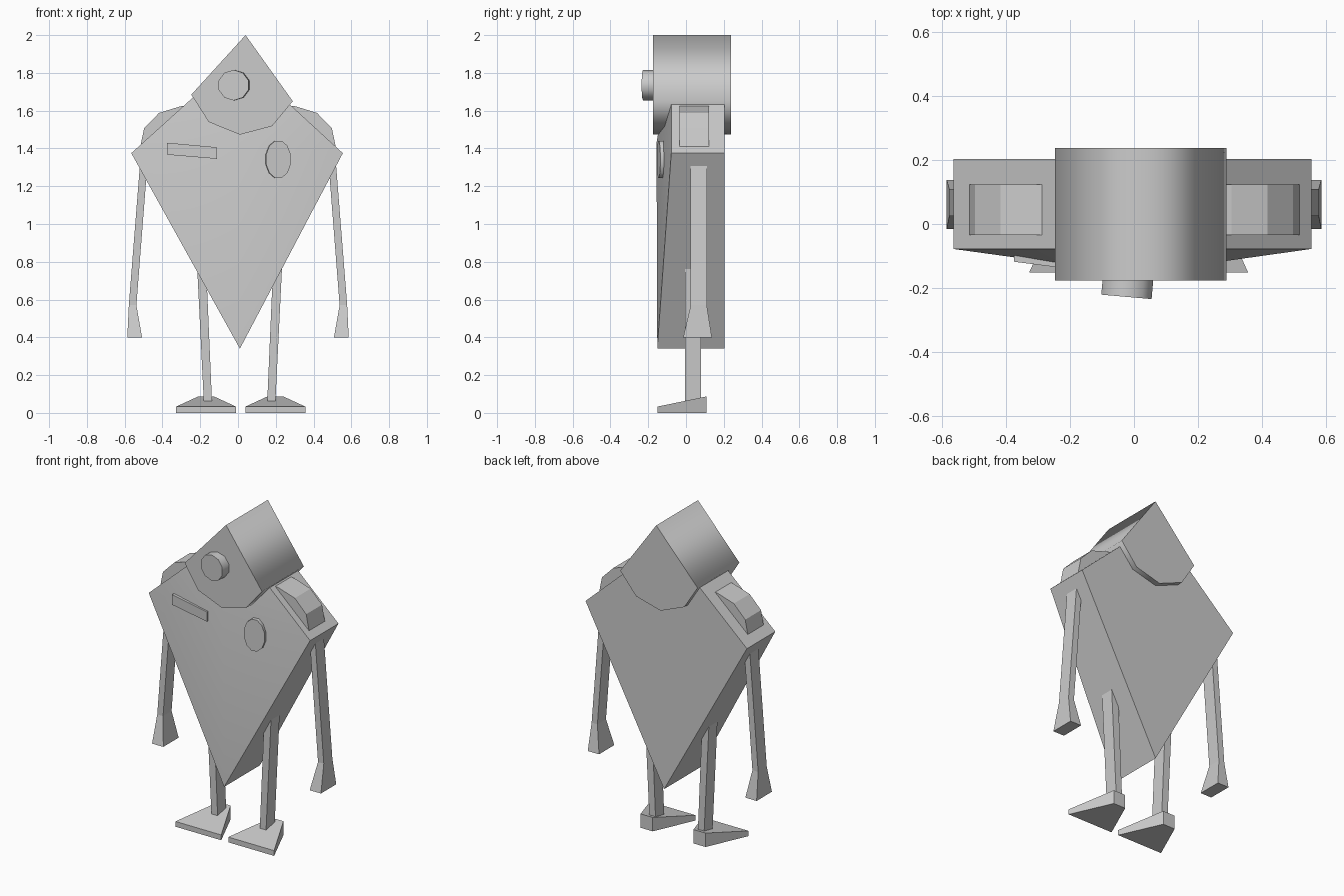
import bpy, bmesh, math
from mathutils import Vector, Matrix

if "Cube" in bpy.data.objects:
    bpy.data.objects.remove(bpy.data.objects["Cube"])

GREY = bpy.data.materials.new("plain grey")
GREY.diffuse_color = (0.6, 0.6, 0.6, 1)
GREY.use_nodes = True
GREY.node_tree.nodes["Principled BSDF"].inputs["Base Color"].default_value = GREY.diffuse_color


def make(name, verts, faces, smooth=()):
    """Mesh object; the faces listed in smooth are shaded smooth."""
    bm = bmesh.new()
    vs = [bm.verts.new(v) for v in verts]
    for i, f in enumerate(faces):
        bm.faces.new([vs[k] for k in f]).smooth = i in smooth
    bmesh.ops.recalc_face_normals(bm, faces=bm.faces)
    me = bpy.data.meshes.new(name)
    bm.to_mesh(me)
    bm.free()
    me.materials.append(GREY)
    ob = bpy.data.objects.new(name, me)
    bpy.context.collection.objects.link(ob)
    return ob


def loft(name, rings, smooth=False):
    """Join equal rings of points with side faces and cap both ends."""
    n, m = len(rings[0]), len(rings)
    faces = [(r * n + i, r * n + (i + 1) % n, (r + 1) * n + (i + 1) % n, (r + 1) * n + i)
             for r in range(m - 1) for i in range(n)]
    sides = range(len(faces)) if smooth else ()
    faces += [tuple(range(n)), tuple(range((m - 1) * n, m * n))]
    return make(name, [p for r in rings for p in r], faces, sides)


def prism(name, outline, y0, y1, smooth=False):
    return loft(name, [[(x, y, z) for x, z in outline] for y in (y0, y1)], smooth)


def rect(x0, x1, y0, y1, z):
    return [(x0, y0, z), (x1, y0, z), (x1, y1, z), (x0, y1, z)]


def disc(name, centre, rx, rz, depth, turn, sides):
    rot = Matrix.Rotation(turn, 3, 'Z')
    angles = [math.tau * (i + 0.5) / sides for i in range(sides)]
    rings = [[Vector(centre) + rot @ Vector((rx * math.cos(a), y, rz * math.sin(a)))
              for a in angles] for y in (-depth / 2, depth / 2)]
    return loft(name, rings, True)


# Kite-shaped body with a softly bulged front
front = [(0.01, -0.152, 0.34), (0.555, -0.078, 1.375), (0, -0.078, 1.885), (-0.565, -0.078, 1.375)]
back = [(x, 0.203, z) for x, y, z in front]
body_faces = [(i, (i + 1) % 4, 8) for i in range(4)]
body_faces += [(i, (i + 1) % 4, 4 + (i + 1) % 4, 4 + i) for i in range(4)] + [(4, 5, 6, 7)]
make("body", front + back + [(0, -0.156, 1.43)], body_faces, range(4))

# Pointed head with a rounded chin
prism("head", [(0.04, 2.0), (0.29, 1.65), (0.18, 1.518), (0.01, 1.473), (-0.155, 1.54), (-0.247, 1.685)],
      -0.176, 0.238, True)

# Round eye, oval badge and slanted pocket strip
disc("eye", (-0.021, -0.198, 1.735), 0.083, 0.081, 0.06, math.radians(-5), 10)
disc("badge", (0.212, -0.13, 1.342), 0.068, 0.102, 0.03, math.radians(8), 12)
loft("pocket_strip", [[(x, y, a), (x, y + 0.04, a), (x, y + 0.04, b), (x, y, b)]
                      for x, y, a, b in ((-0.375, -0.118, 1.367, 1.43), (-0.11, -0.152, 1.345, 1.406))])

for side, s in (("left", -1), ("right", 1)):
    # Shoulder cap
    prism(side + "_shoulder", [(s * x, z) for x, z in
          ((0.24, 1.63), (0.305, 1.623), (0.418, 1.588), (0.497, 1.508), (0.517, 1.41), (0.35, 1.4))],
          -0.034, 0.123)
    # Arm and flared hand
    rings = [rect(0.474, 0.513, 0.025, 0.11, 1.39), rect(0.538, 0.578, 0.025, 0.11, 0.57),
             rect(0.508, 0.586, -0.015, 0.137, 0.4)]
    loft(side + "_arm", [[(s * x, y, z) for x, y, z in r] for r in rings])
    # Leg
    o = 0.0 if s < 0 else 0.017
    rings = [rect(0.172 + o, 0.22 + o, -0.005, 0.08, 0.85), rect(0.137 + o, 0.18 + o, -0.005, 0.08, 0.04)]
    loft(side + "_leg", [[(s * x, y, z) for x, y, z in r] for r in rings])
    # Wedge foot, wide at the toe and narrow at the heel
    c = -0.169 if s < 0 else 0.198
    loft(side + "_foot", [[(c - w, y, 0), (c + w, y, 0), (c + w, y, h), (c - w, y, h)]
                          for w, y, h in ((0.159, -0.152, 0.033), (0.042, 0.108, 0.087))])
